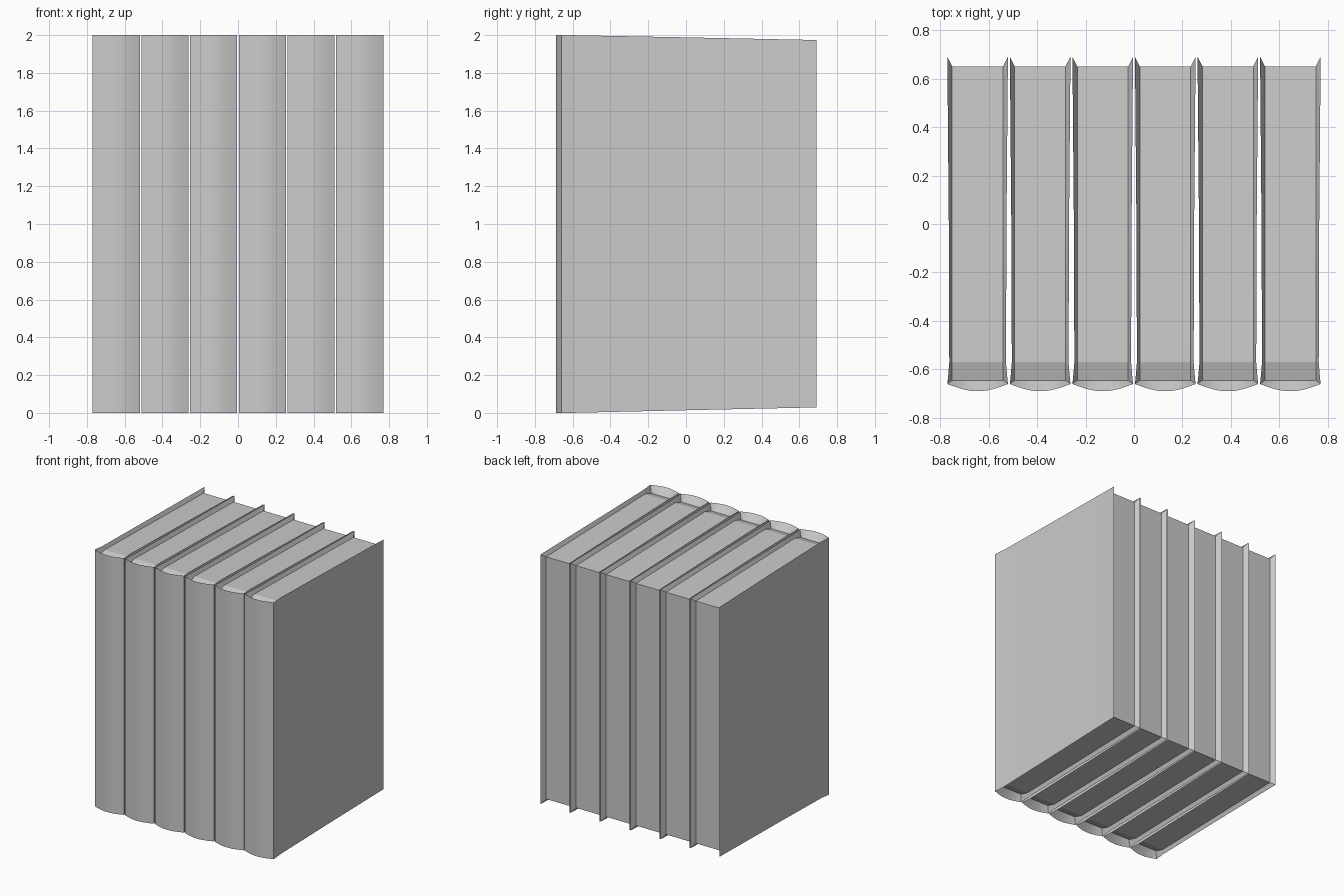
import bpy
import math

if "Cube" in bpy.data.objects:
    bpy.data.objects.remove(bpy.data.objects["Cube"])

PITCH = 0.258
HALF = 0.125      # half width of one book
INNER = 0.105     # half width of the page block


def make_object(name, verts, faces):
    mesh = bpy.data.meshes.new(name)
    mesh.from_pydata(verts, [], faces)
    mesh.update()
    obj = bpy.data.objects.new(name, mesh)
    bpy.context.collection.objects.link(obj)
    return obj


def mirrored(half):
    """Complete a left-side path with its mirror image on the right."""
    return half + [(-x, y, t, b) for x, y, t, b in reversed(half)]


# Cover outline from back left edge round the spine: x, y, top z, bottom z
outer_left = [(-HALF, 0.69, 1.974, 0.029),
              (-0.119, 0.0, 1.988, 0.014),
              (-0.117, -0.57, 1.999, 0.001),
              (-0.121, -0.62, 2.0, 0.0),
              (-HALF, -0.66, 2.0, 0.0)]
for i in range(1, 6):
    x = -HALF * (1 - i / 6)
    outer_left.append((x, -0.66 - 0.03 * math.cos(math.pi / 2 * x / HALF), 2.0, 0.0))
outer = mirrored(outer_left)

# Matching inner rim, where the cover meets the pages
page_left = [(-INNER, 0.65, 1.945, 0.058),
             (-INNER, 0.0, 1.957, 0.044),
             (-INNER, -0.57, 1.969, 0.031),
             (-INNER, -0.61, 1.957, 0.043),
             (-INNER, -0.645, 1.946, 0.054)]
rim_left = page_left + [(-INNER * (1 - i / 6), -0.645, 1.946, 0.054) for i in range(1, 6)]
rim = mirrored(rim_left)


def build_cover(name):
    n = len(outer)
    verts = [(x, y, t) for x, y, t, b in outer] + [(x, y, b) for x, y, t, b in outer]
    verts += [(x, y, t) for x, y, t, b in rim] + [(x, y, b) for x, y, t, b in rim]
    faces = []
    for i in range(n - 1):
        j = i + 1
        faces.append((i, n + i, n + j, j))                          # outside wall
        faces.append((i, j, 2 * n + j, 2 * n + i))                  # top bevel
        faces.append((n + i, 3 * n + i, 3 * n + j, n + j))          # bottom bevel
    # Bevelled back edges of the two boards
    faces.append((0, 2 * n, 3 * n, n))
    faces.append((n - 1, 2 * n - 1, 4 * n - 1, 3 * n - 1))
    return make_object(name, verts, faces)


def build_pages(name):
    path = [page_left[0], page_left[2], page_left[4]]
    verts = []
    for x, y, t, b in path:
        verts += [(x, y, t), (-x, y, t), (x, y, b), (-x, y, b)]
    faces = [(0, 2, 3, 1)]                                          # fore edge
    for k in (0, 4):
        faces.append((k, k + 1, k + 5, k + 4))                      # top edge
        faces.append((k + 2, k + 6, k + 7, k + 3))                  # bottom edge
    return make_object(name, verts, faces)


# Row of six books
for i in range(6):
    cx = (i - 2.5) * PITCH
    cover = build_cover(f"book_cover_{i + 1}")
    pages = build_pages(f"book_pages_{i + 1}")
    cover.location.x = pages.location.x = cx
    bpy.ops.object.select_all(action='DESELECT')
    cover.select_set(True)
    bpy.context.view_layer.objects.active = cover
    bpy.ops.object.shade_smooth_by_angle(angle=math.radians(25))
